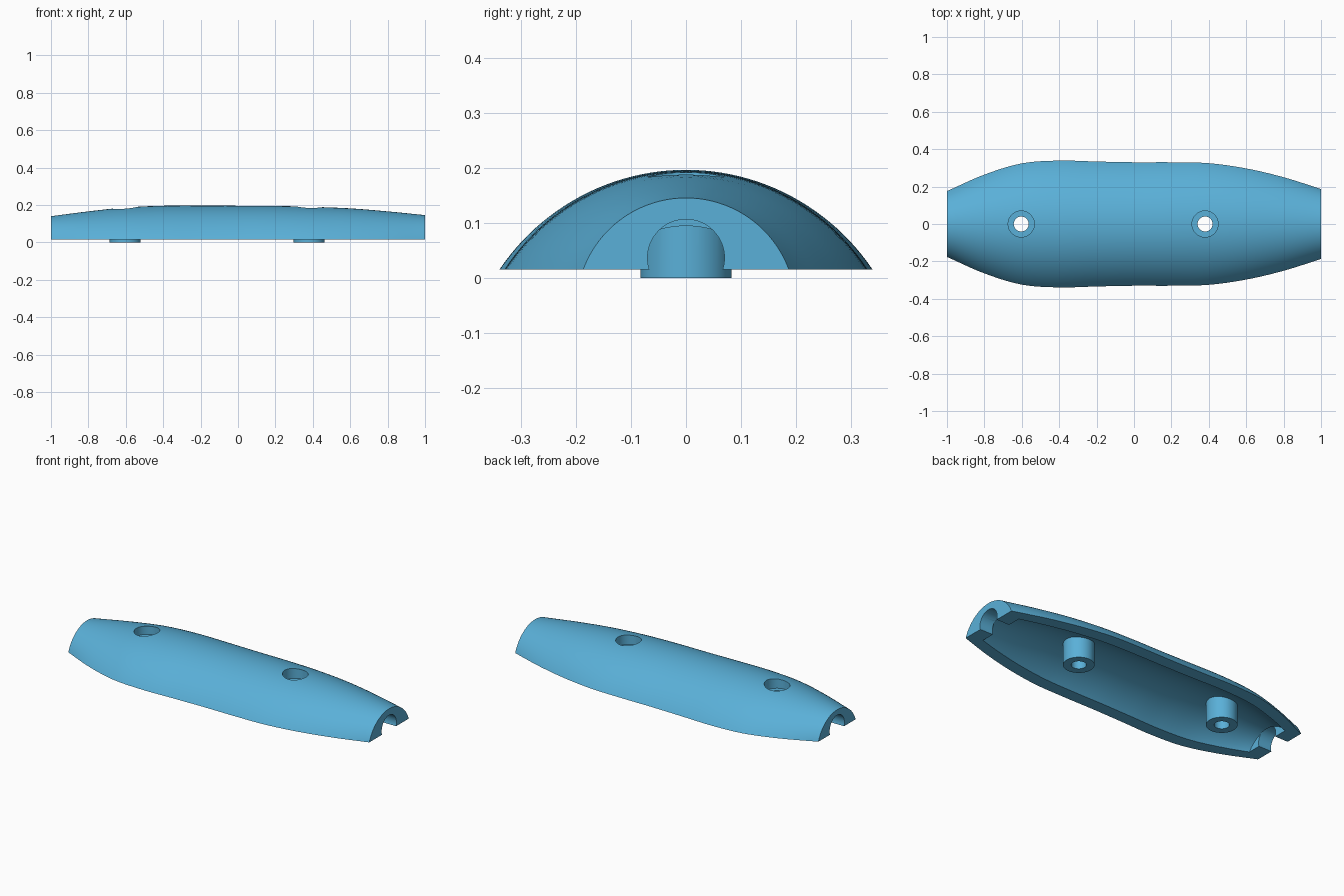
import bpy, bmesh, math
from mathutils import Matrix, Vector

old = bpy.data.objects.get("Cube")
if old:
    bpy.data.objects.remove(old, do_unlink=True)

BASE = 0.016          # height of the flat rim
WALL = 0.06           # shell thickness
END = 0.085           # thickness of the end walls
BOSS_X = (-0.603, 0.38)
STEPS = 60
ARC = 48

# Half width and rise of the shell at even stations along its length
WIDTH = [.176, .264, .324, .339, .334, .33, .33, .325, .297, .25, .187]
RISE = [.124, .15, .171, .18, .181, .18, .179, .174, .166, .15, .13]


def sample(table, x):
    """Smooth curve through the evenly spaced stations."""
    last = len(table) - 1
    f = (x + 1) / 2 * last
    i = min(int(f), last - 1)
    t = f - i
    b, c = table[i], table[i + 1]
    a = table[i - 1] if i > 0 else 2 * b - c
    d = table[i + 2] if i + 2 <= last else 2 * c - b
    return b + t / 2 * (c - a + t * (2 * a - 5 * b + 4 * c - d + t * (3 * (b - c) + d - a)))


def section(x, inset, skirt):
    """Circular-arc cross-section, optionally inset and extended downward."""
    w, h = sample(WIDTH, x), sample(RISE, x)
    radius = (w * w + h * h) / (2 * h)
    centre = BASE + h - radius
    r = radius - inset
    span = math.acos((BASE - centre) / r)
    pts = []
    for k in range(ARC + 1):
        a = span * (2 * k / ARC - 1)
        pts.append(Vector((x, r * math.sin(a), centre + r * math.cos(a))))
    if skirt:
        down = Vector((0, 0, -skirt))
        pts = [pts[0] + down] + pts + [pts[-1] + down]
    return pts


def make_object(name, bm):
    bmesh.ops.recalc_face_normals(bm, faces=bm.faces)
    mesh = bpy.data.meshes.new(name)
    bm.to_mesh(mesh)
    bm.free()
    obj = bpy.data.objects.new(name, mesh)
    bpy.context.collection.objects.link(obj)
    return obj


def loft(name, start, stop, inset=0, skirt=0):
    bm = bmesh.new()
    rings = []
    for i in range(STEPS + 1):
        x = start + (stop - start) * i / STEPS
        rings.append([bm.verts.new(p) for p in section(x, inset, skirt)])
    for r, s in zip(rings, rings[1:]):
        for k in range(len(r)):
            n = (k + 1) % len(r)
            bm.faces.new((r[k], r[n], s[n], s[k]))
    bm.faces.new(rings[0])
    bm.faces.new(rings[-1])
    return make_object(name, bm)


def cylinder(name, radius, start, end):
    start, end = Vector(start), Vector(end)
    axis = end - start
    turn = axis.to_track_quat('Z', 'Y').to_matrix().to_4x4()
    bm = bmesh.new()
    bmesh.ops.create_cone(bm, cap_ends=True, segments=64, radius1=radius,
                          radius2=radius, depth=axis.length,
                          matrix=Matrix.Translation((start + end) / 2) @ turn)
    return make_object(name, bm)


def combine(target, tool, operation):
    tool.hide_render = True
    bpy.context.view_layer.objects.active = target
    mod = target.modifiers.new(operation.lower(), 'BOOLEAN')
    mod.operation = operation
    mod.solver = 'EXACT'
    mod.object = tool
    bpy.ops.object.modifier_apply(modifier=mod.name)
    bpy.data.objects.remove(tool, do_unlink=True)


# Hollow half shell
shell = loft("handle_shell", -1, 1)
combine(shell, loft("cavity", END - 1, 1 - END, WALL, 0.1), 'DIFFERENCE')

# Round openings through both end walls
for side in (-1, 1):
    opening = cylinder("end_opening", 0.07, (side * 1.1, 0, 0.037),
                       (side * (0.998 - END), 0, 0.037))
    combine(shell, opening, 'DIFFERENCE')

# Screw bosses with counterbored through holes
for x in BOSS_X:
    combine(shell, cylinder("boss", 0.083, (x, 0, 0), (x, 0, 0.15)), 'UNION')
for x in BOSS_X:
    combine(shell, cylinder("counterbore", 0.07, (x, 0, 0.13), (x, 0, 0.3)), 'DIFFERENCE')
    combine(shell, cylinder("screw_hole", 0.04, (x, 0, -0.1), (x, 0, 0.3)), 'DIFFERENCE')

# Single blue finish
blue = bpy.data.materials.new("sky_blue")
blue.use_nodes = True
colour = (0.102, 0.434, 0.687, 1)
blue.diffuse_color = colour
blue.node_tree.nodes["Principled BSDF"].inputs["Base Color"].default_value = colour
shell.data.materials.clear()
shell.data.materials.append(blue)

bpy.ops.object.select_all(action='DESELECT')
shell.select_set(True)
bpy.context.view_layer.objects.active = shell
bpy.ops.object.shade_smooth_by_angle(angle=math.radians(30))
